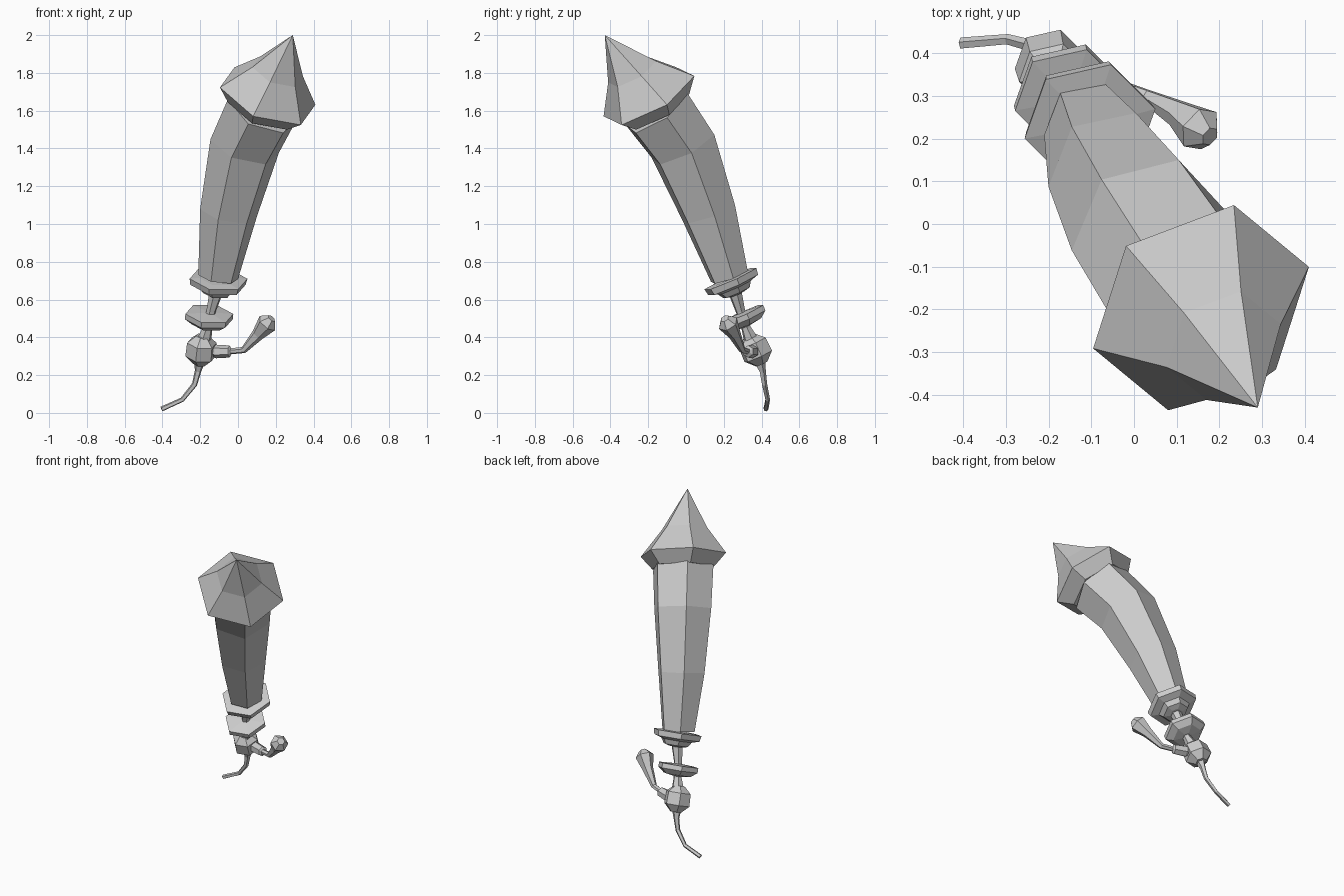
import bpy
import bmesh
from math import cos, sin, tau
from mathutils import Vector

cube = bpy.data.objects.get("Cube")
if cube:
    bpy.data.objects.remove(cube, do_unlink=True)

GREY = (0.6, 0.6, 0.6, 1)
grey = bpy.data.materials.new("plain_grey")
grey.use_nodes = True
grey.diffuse_color = GREY
grey.node_tree.nodes["Principled BSDF"].inputs["Base Color"].default_value = GREY


def loft(name, rings, ref, axis=None, sides=6):
    """Skin polygon rings (x, y, z, radius); ref points to the first corner.
    Without a fixed axis each ring is square to the path through the centres."""
    centres = [Vector(r[:3]) for r in rings]
    bm = bmesh.new()
    loops = []
    for i, c in enumerate(centres):
        ahead = centres[min(i + 1, len(rings) - 1)]
        behind = centres[max(i - 1, 0)]
        n = (Vector(axis) if axis else ahead - behind).normalized()
        u = Vector(ref)
        u = (u - n * u.dot(n)).normalized()
        v = n.cross(u)
        loops.append([bm.verts.new(c + (u * cos(tau * k / sides) + v * sin(tau * k / sides)) * rings[i][3])
                      for k in range(sides)])
    for a, b in zip(loops, loops[1:]):
        for k in range(sides):
            j = (k + 1) % sides
            bm.faces.new((a[k], a[j], b[j], b[k]))
    bm.faces.new(loops[0][::-1])
    bm.faces.new(loops[-1])
    bmesh.ops.remove_doubles(bm, verts=bm.verts, dist=0.0005)
    bmesh.ops.recalc_face_normals(bm, faces=bm.faces)
    mesh = bpy.data.meshes.new(name)
    bm.to_mesh(mesh)
    bm.free()
    mesh.materials.append(grey)
    obj = bpy.data.objects.new(name, mesh)
    bpy.context.collection.objects.link(obj)
    return obj


def turned(name, centre, profile):
    """Six-sided turned piece: profile of (height along the axis, radius)."""
    n = Vector(TILT).normalized()
    loft(name, [(*(Vector(centre) + n * h), r) for h, r in profile], COLLAR_REF, TILT)


BODY_REF = (0.967, 0.21, -0.13)
HEAD_REF = (0.92, 0.35, -0.17)
COLLAR_REF = (0.975, 0.22, 0)
TILT = (0.09, -0.4, 0.91)

# Pointed head with a slightly hollow cone
loft("pointed_head", [(0.131, -0.158, 1.611, 0.2), (0.157, -0.196, 1.677, 0.274),
                      (0.21, -0.285, 1.806, 0.145), (0.29, -0.43, 2.0, 0)],
     HEAD_REF, (0.326, -0.469, 0.821))

# Curved, tapering body
loft("body", [(-0.105, 0.23, 0.72, 0.108), (-0.05, 0.12, 1.06, 0.155),
              (0.035, -0.016, 1.412, 0.19), (0.131, -0.158, 1.611, 0.2)], BODY_REF)

# Collar under the body, with its stepped underside
turned("collar", (-0.103, 0.235, 0.71),
       [(0.005, 0.105), (0, 0.157), (-0.035, 0.15), (-0.05, 0.1), (-0.08, 0.08), (-0.09, 0.04)])

# Thin stem joining the collar, disc and ball
loft("stem", [(-0.118, 0.262, 0.63, 0.036), (-0.142, 0.288, 0.54, 0.026),
              (-0.16, 0.318, 0.45, 0.026), (-0.18, 0.345, 0.385, 0.04)], COLLAR_REF)

# Middle disc
turned("disc", (-0.153, 0.3, 0.51),
       [(0.022, 0.035), (0.015, 0.13), (-0.015, 0.13), (-0.045, 0.09), (-0.055, 0.03)])

# Faceted ball
turned("ball", (-0.195, 0.368, 0.332),
       [(0.082, 0.035), (0.042, 0.08), (-0.035, 0.083), (-0.08, 0.035)])

# Bent tail
loft("tail", [(-0.203, 0.39, 0.27, 0.03), (-0.212, 0.405, 0.22, 0.018), (-0.23, 0.415, 0.15, 0.015),
              (-0.295, 0.432, 0.07, 0.013), (-0.405, 0.423, 0.02, 0.014)], (0, 1, 0.1), sides=5)

# Side arm: socket, thin bend and flared end
loft("arm_socket", [(-0.14, 0.36, 0.325, 0.025), (-0.115, 0.352, 0.325, 0.036),
                    (-0.045, 0.328, 0.325, 0.032), (-0.035, 0.325, 0.325, 0.015)], (0, 0, 1))
loft("side_arm", [(-0.05, 0.328, 0.325, 0.016), (0.03, 0.298, 0.333, 0.018), (0.105, 0.258, 0.415, 0.034),
                  (0.155, 0.222, 0.475, 0.056), (0.178, 0.205, 0.5, 0.024)], (-0.5, 0, 0.8))
